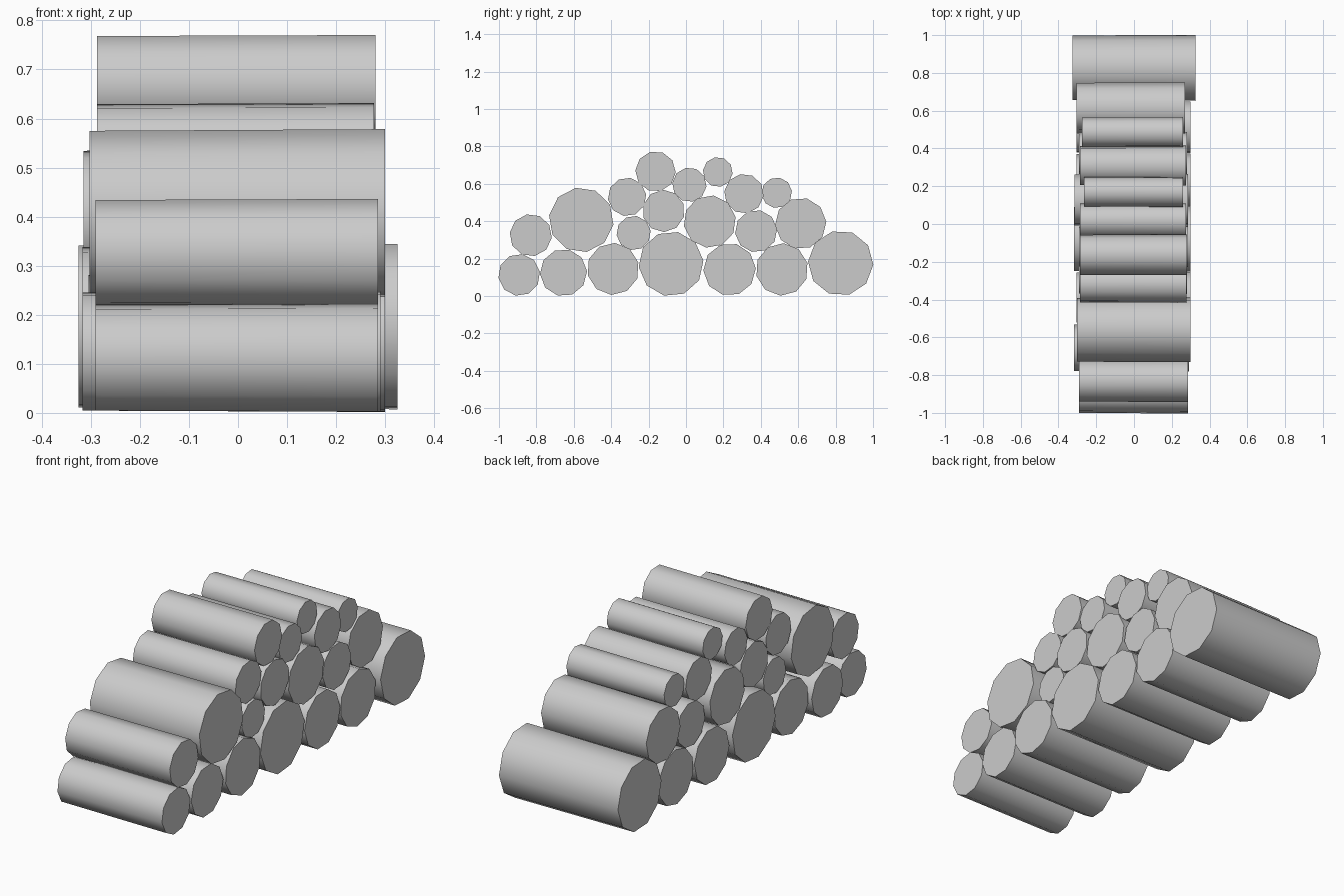
import bpy, bmesh, math, random
from mathutils import Matrix

random.seed(4)
SIDES = 10

# y, z, radius, left end x, right end x
logs = {
    "bottom": [(-.892, .113, .111, -.29, .285), (-.655, .125, .125, -.317, .29),
               (-.390, .145, .138, -.305, .30), (-.080, .172, .172, -.317, .30),
               (.233, .142, .139, -.305, .30), (.513, .142, .139, -.305, .30),
               (.827, .176, .173, -.325, .325)],
    "middle": [(-.830, .325, .112, -.29, .285), (-.560, .407, .172, -.303, .30),
               (-.280, .337, .091, -.29, .28), (-.120, .455, .112, -.29, .285),
               (.127, .398, .139, -.315, .285), (.375, .347, .112, -.29, .28),
               (.613, .388, .136, -.305, .27)],
    "top": [(-.315, .530, .102, -.287, .277), (-.163, .666, .107, -.287, .28),
            (.018, .595, .091, -.287, .275), (.170, .663, .079, -.265, .26),
            (.310, .547, .105, -.287, .275), (.485, .552, .081, -.275, .26)],
}


def add_log(name, y, z, r, x0, x1):
    # slightly tapered capped trunk lying along x, rolled at random
    bm = bmesh.new()
    bmesh.ops.create_cone(bm, cap_ends=True, segments=SIDES, depth=x1 - x0,
                          radius1=r * .99, radius2=r * 1.01)
    turn = Matrix.Rotation(math.pi / 2, 4, 'Y') @ Matrix.Rotation(random.uniform(0, .63), 4, 'Z')
    bmesh.ops.transform(bm, matrix=turn, verts=bm.verts)
    mesh = bpy.data.meshes.new(name)
    bm.to_mesh(mesh)
    bm.free()
    ob = bpy.data.objects.new(name, mesh)
    ob.location = ((x0 + x1) / 2, y, z)
    bpy.context.collection.objects.link(ob)
    ob.select_set(True)
    bpy.context.view_layer.objects.active = ob


# stacked rows of the log pile
for row, items in logs.items():
    for i, item in enumerate(items, 1):
        add_log(f"{row}_log_{i}", *item)

# smooth bark, crisp cut ends
bpy.ops.object.shade_smooth_by_angle(angle=math.radians(45))
